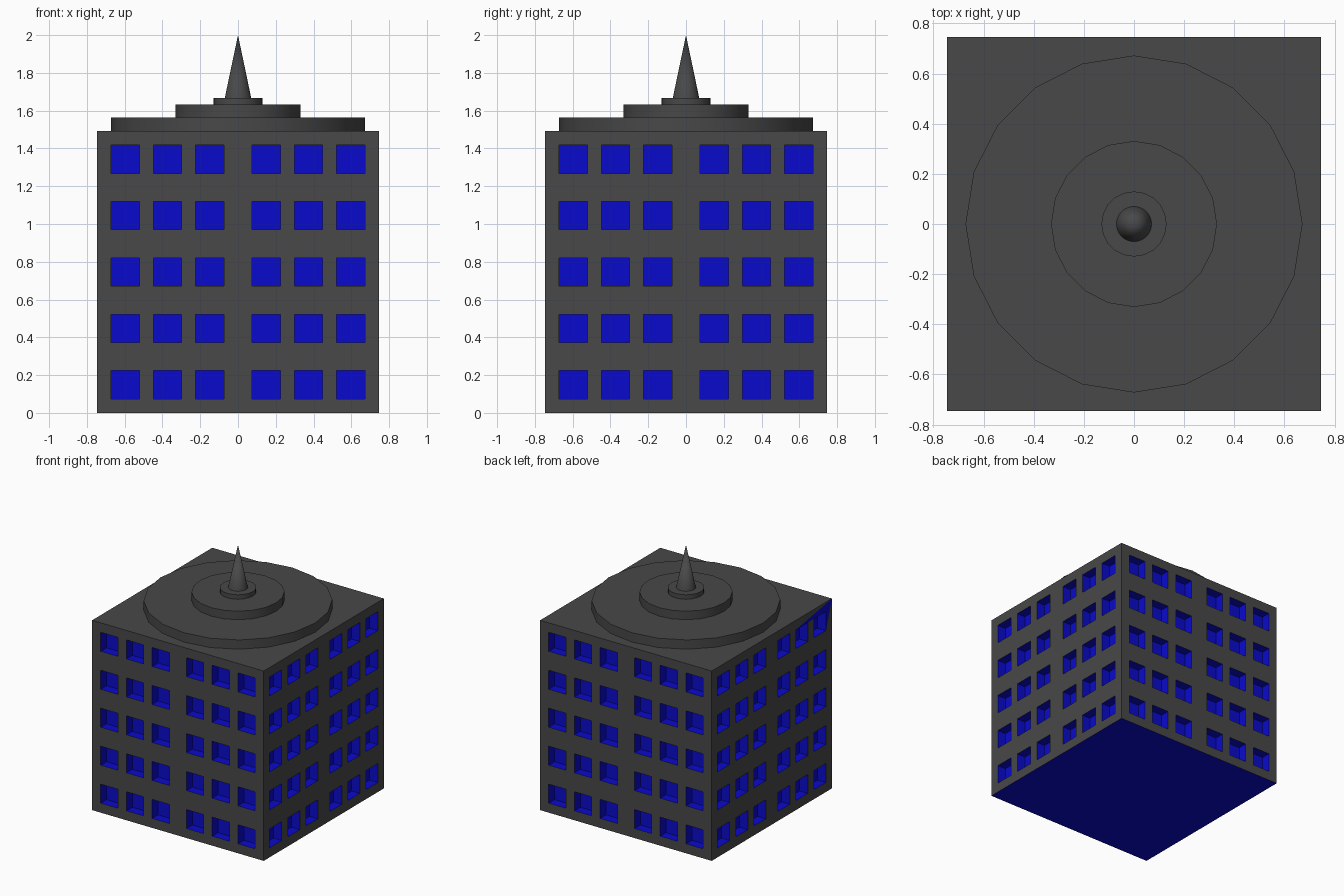
import bpy, bmesh, math
from mathutils import Matrix, Vector

if "Cube" in bpy.data.objects:
    bpy.data.objects.remove(bpy.data.objects["Cube"])

U = 0.0746       # module: the block is 20 modules wide and high
DEPTH = 0.97     # window recess, in modules


def material(name, rgb):
    m = bpy.data.materials.new(name)
    m.diffuse_color = (*rgb, 1)
    m.use_nodes = True
    m.node_tree.nodes["Principled BSDF"].inputs["Base Color"].default_value = m.diffuse_color
    return m


GREY = material("dark_grey", (0.065, 0.065, 0.065))
BLUE = material("window_blue", (0.003, 0.003, 0.61))


def finish(name, bm, mats):
    me = bpy.data.meshes.new(name)
    bm.to_mesh(me)
    bm.free()
    for m in mats:
        me.materials.append(m)
    ob = bpy.data.objects.new(name, me)
    bpy.context.collection.objects.link(ob)
    return ob


def facade_point(side, u, z, d=0.0):
    # point on a facade, d modules in from the wall plane
    return Matrix.Rotation(side * math.pi / 2, 3, 'Z') @ Vector((u, d - 10, z)) * U


# Block: four walls with recessed windows, roof and blue base
bm = bmesh.new()


def face(pts, mat):
    f = bm.faces.new([bm.verts.new(p) for p in pts])
    f.material_index = mat


us = [-10, -9, -7, -6, -4, -3, -1, 1, 3, 4, 6, 7, 9, 10]
zs = [0, 1, 3, 5, 7, 9, 11, 13, 15, 17, 19, 20]
for side in range(4):
    for u0, u1 in zip(us, us[1:]):
        for z0, z1 in zip(zs, zs[1:]):
            ring = [(u0, z0), (u1, z0), (u1, z1), (u0, z1)]
            outer = [facade_point(side, *p) for p in ring]
            if u0 in (-9, -6, -3, 1, 4, 7) and z0 % 4 == 1:
                inner = [facade_point(side, *p, DEPTH) for p in ring]
                face(inner, 1)
                for i in range(4):
                    j = (i + 1) % 4
                    face([outer[i], outer[j], inner[j], inner[i]], 1)
            else:
                face(outer, 0)
for zz, edge, mat in ((0, zs, 1), (20, zs, 0)):
    # roof and base share the facade cuts along their rims
    rim = [facade_point(s, u, zz) for s in range(4) for u in us[:-1]]
    face(rim if zz else rim[::-1], mat)
bmesh.ops.remove_doubles(bm, verts=bm.verts, dist=0.0003)
bmesh.ops.recalc_face_normals(bm, faces=bm.faces)
finish("building_block", bm, [GREY, BLUE])

# Blue painted corner on the left wall
bm = bmesh.new()
for tri in ([(4, 19), (9, 19), (10, 20)], [(9, 17), (10, 20), (9, 19)]):
    bm.faces.new([bm.verts.new(facade_point(3, u, z, -0.01)) for u, z in tri])
finish("blue_corner_patch", bm, [BLUE])


# Roof tiers and spire
def tier(name, r1, r2, z0, z1, sides=20):
    bm = bmesh.new()
    bmesh.ops.create_cone(bm, cap_ends=True, segments=sides, radius1=r1, radius2=r2,
                          depth=z1 - z0, matrix=Matrix.Translation((0, 0, (z0 + z1) / 2)))
    ob = finish(name, bm, [GREY])
    bpy.ops.object.select_all(action='DESELECT')
    ob.select_set(True)
    bpy.context.view_layer.objects.active = ob
    bpy.ops.object.shade_smooth_by_angle(angle=math.radians(40))


tier("lower_roof_tier", 0.672, 0.672, 1.492, 1.565)
tier("middle_roof_tier", 0.331, 0.331, 1.565, 1.632)
tier("upper_roof_tier", 0.13, 0.13, 1.632, 1.667)
tier("spire", 0.07, 0.0, 1.667, 2.0, 32)
